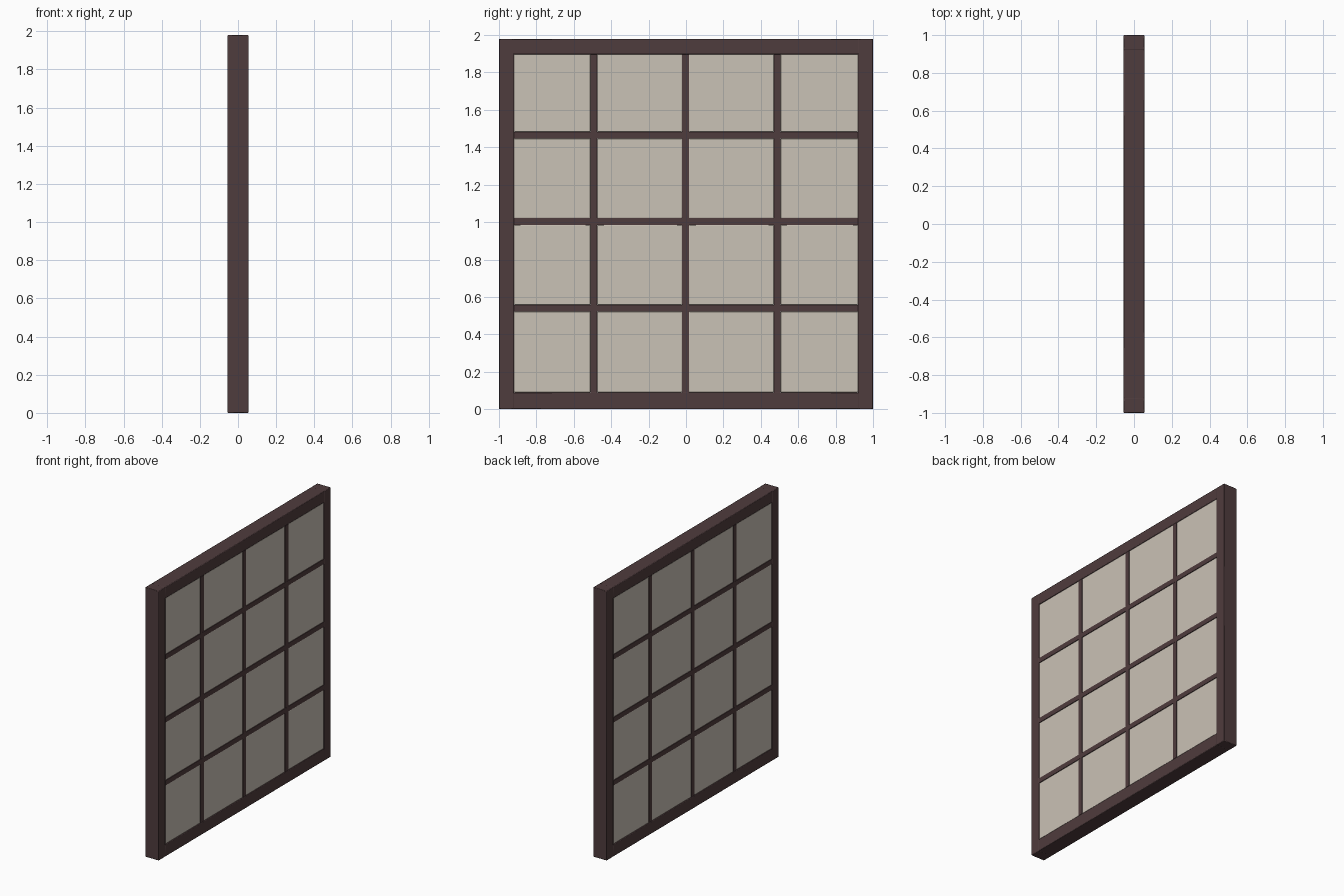
import bpy

if "Cube" in bpy.data.objects:
    bpy.data.objects.remove(bpy.data.objects["Cube"])

def material(name, rgb):
    m = bpy.data.materials.new(name)
    m.diffuse_color = (*rgb, 1)
    m.use_nodes = True
    m.node_tree.nodes["Principled BSDF"].inputs["Base Color"].default_value = m.diffuse_color
    return m

wood = material("dark wood", (0.078, 0.045, 0.047))
paper = material("cream paper", (0.59, 0.54, 0.465))

def block(name, y0, y1, z0, z1, half_depth, mat, bevel=0.0):
    """Box spanning y0..y1 and z0..z1, centred on x = 0."""
    bpy.ops.mesh.primitive_cube_add(size=1, location=(0, (y0 + y1) / 2, (z0 + z1) / 2))
    o = bpy.context.object
    o.name = name
    o.scale = (half_depth * 2, y1 - y0, z1 - z0)
    bpy.ops.object.transform_apply(location=False, rotation=False, scale=True)
    o.data.materials.append(mat)
    if bevel:
        b = o.modifiers.new("soft edge", 'BEVEL')
        b.width = bevel
        b.segments = 2
        bpy.ops.object.shade_smooth_by_angle()
    return o

TOP, IN_Y, IN_Z0, IN_Z1 = 1.98, 0.92, 0.09, 1.897

# Outer frame: two stiles and two rails
block("left_stile", -1, -IN_Y, 0, TOP, 0.055, wood, 0.004)
block("right_stile", IN_Y, 1, 0, TOP, 0.055, wood, 0.004)
block("bottom_rail", -IN_Y - 0.005, IN_Y + 0.005, 0, IN_Z0, 0.055, wood, 0.004)
block("top_rail", -IN_Y - 0.005, IN_Y + 0.005, IN_Z1, TOP, 0.055, wood, 0.004)

# Lattice bars
bars_y = (-0.493, -0.003, 0.488)
bars_z = (0.54, 1.003, 1.465)
W = 0.018
for y in bars_y:
    block("vertical_bar", y - W, y + W, IN_Z0, IN_Z1, 0.0545, wood)
for z in bars_z:
    block("horizontal_bar", -IN_Y, IN_Y, z - W, z + W, 0.055, wood)

# Paper panes, one per opening, nearly flush with the lattice
y_edges = [-IN_Y - W] + list(bars_y) + [IN_Y + W]
z_edges = [IN_Z0 - W] + list(bars_z) + [IN_Z1 + W]
for ya, yb in zip(y_edges, y_edges[1:]):
    for za, zb in zip(z_edges, z_edges[1:]):
        block("paper_pane", ya + W, yb - W, za + W, zb - W, 0.052, paper, 0.003)
